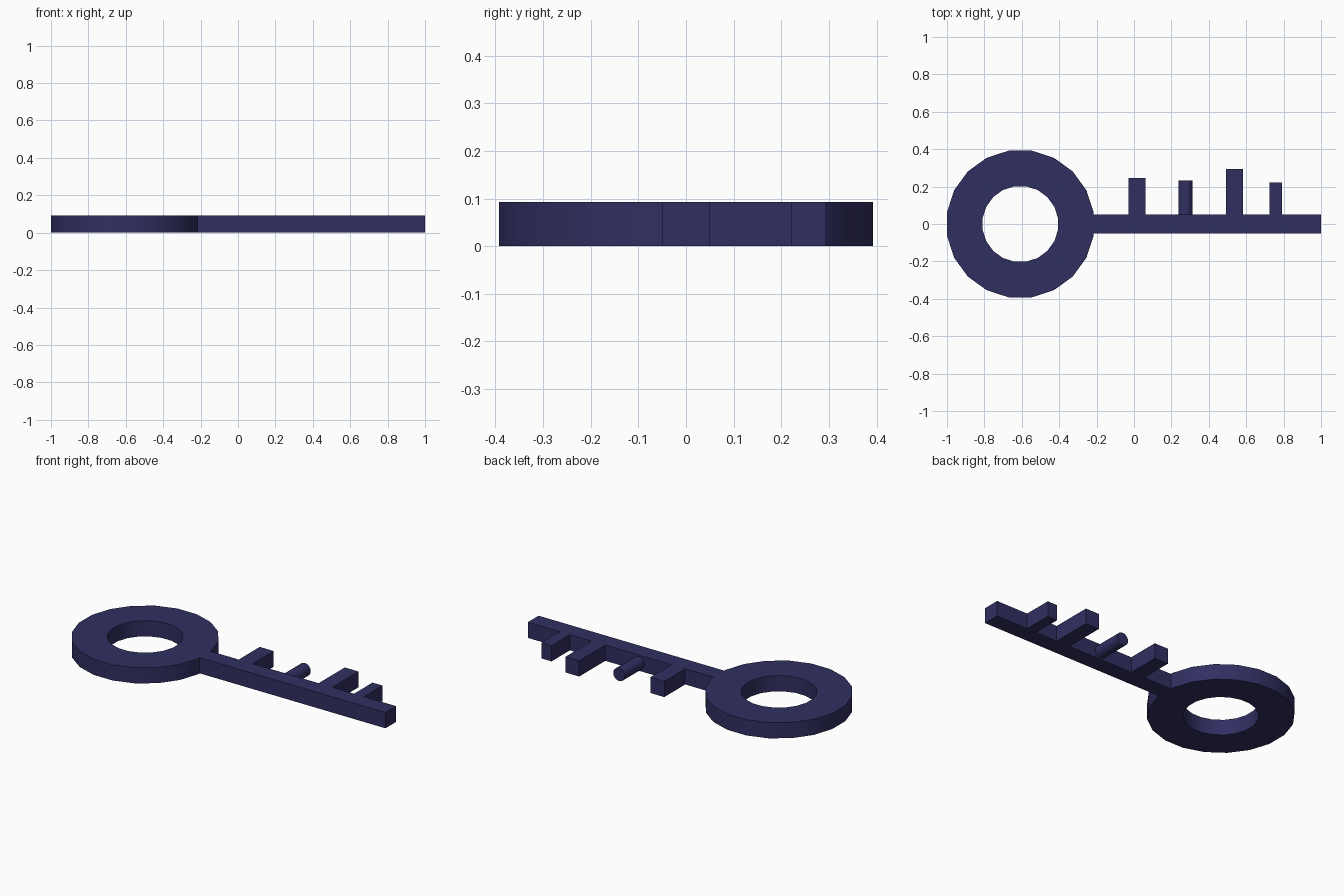
import bpy, bmesh, math

if "Cube" in bpy.data.objects:
    bpy.data.objects.remove(bpy.data.objects["Cube"])

H = 0.093  # thickness of the whole key

metal = bpy.data.materials.new("dark_blue")
metal.diffuse_color = (0.03, 0.028, 0.12, 1)
metal.use_nodes = True
metal.node_tree.nodes["Principled BSDF"].inputs["Base Color"].default_value = metal.diffuse_color


def finish(ob, name):
    ob.name = name
    ob.data.materials.append(metal)
    return ob


def smooth(ob):
    bpy.ops.object.select_all(action='DESELECT')
    ob.select_set(True)
    bpy.context.view_layer.objects.active = ob
    bpy.ops.object.shade_smooth_by_angle(angle=math.radians(35))


def box(name, x0, x1, y0, y1):
    bpy.ops.mesh.primitive_cube_add(size=1, location=((x0 + x1) / 2, (y0 + y1) / 2, H / 2))
    ob = bpy.context.object
    for v in ob.data.vertices:
        v.co.x *= x1 - x0
        v.co.y *= y1 - y0
        v.co.z *= H
    return finish(ob, name)


def ring(name, cx, r_out, r_in, sides):
    # Square section swept round in flat segments, flats facing the axes
    bm = bmesh.new()
    loops = []
    for i in range(sides):
        a = 2 * math.pi * (i + 0.5) / sides
        loops.append([bm.verts.new((r * math.cos(a), r * math.sin(a), z))
                      for r, z in ((r_out, 0), (r_out, H), (r_in, H), (r_in, 0))])
    for i in range(sides):
        a, b = loops[i], loops[(i + 1) % sides]
        for k in range(4):
            n = (k + 1) % 4
            bm.faces.new((a[k], b[k], b[n], a[n]))
    bmesh.ops.recalc_face_normals(bm, faces=bm.faces)
    me = bpy.data.meshes.new(name)
    bm.to_mesh(me)
    bm.free()
    ob = bpy.data.objects.new(name, me)
    bpy.context.collection.objects.link(ob)
    ob.location.x = cx
    return finish(ob, name)


# Ring handle
smooth(ring("key_bow", -0.608, 0.397, 0.204, 20))

# Shank
box("key_shank", -0.22, 1.0, -0.05, 0.05)

# Square teeth
for i, (x0, x1, y1) in enumerate(((-0.03, 0.061, 0.246),
                                  (0.493, 0.583, 0.294),
                                  (0.725, 0.79, 0.222))):
    box(f"square_tooth_{i + 1}", x0, x1, 0.05, y1)

# Round tooth
y0, y1 = 0.04, 0.233
bpy.ops.mesh.primitive_cylinder_add(vertices=20, radius=0.038, depth=y1 - y0,
                                    location=(0.275, (y0 + y1) / 2, H / 2),
                                    rotation=(math.pi / 2, 0, 0))
smooth(finish(bpy.context.object, "round_tooth"))
